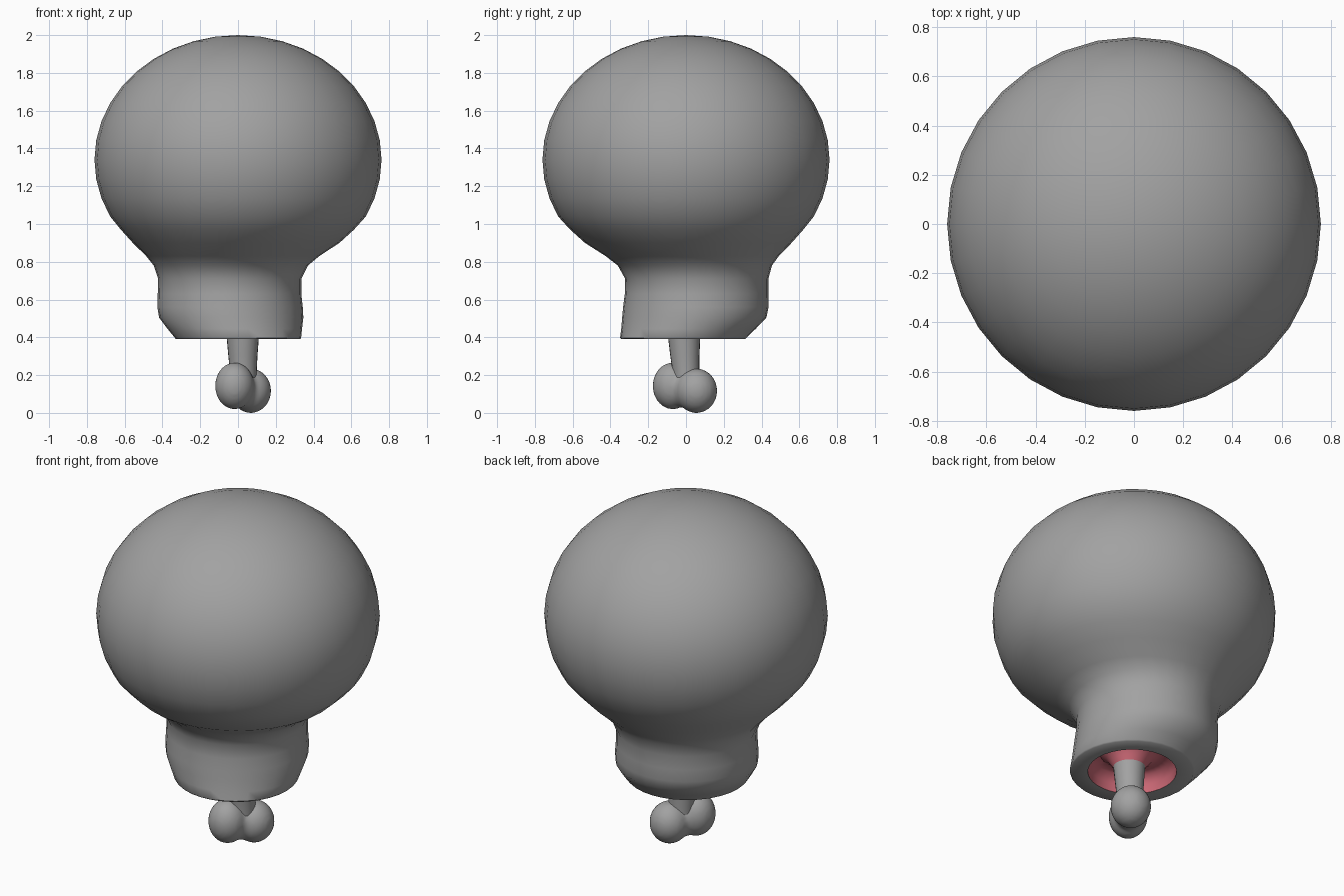
import bpy, bmesh, math
from mathutils import Matrix, Vector

if "Cube" in bpy.data.objects:
    bpy.data.objects.remove(bpy.data.objects["Cube"])


def material(name, rgb):
    mat = bpy.data.materials.new(name)
    mat.use_nodes = True
    mat.diffuse_color = (*rgb, 1)
    node = next(n for n in mat.node_tree.nodes if n.type == 'BSDF_PRINCIPLED')
    node.inputs["Base Color"].default_value = (*rgb, 1)
    return mat


GREY = material("plain grey", (0.36, 0.36, 0.36))
PINK = material("mouth pink", (0.6, 0.14, 0.18))


def make_object(name, bm, mat):
    mesh = bpy.data.meshes.new(name)
    bm.to_mesh(mesh)
    bm.free()
    mesh.materials.append(mat)
    obj = bpy.data.objects.new(name, mesh)
    bpy.context.collection.objects.link(obj)
    return obj


def smooth(obj, degrees=50):
    bpy.ops.object.select_all(action='DESELECT')
    obj.select_set(True)
    bpy.context.view_layer.objects.active = obj
    bpy.ops.object.shade_smooth_by_angle(angle=math.radians(degrees))


def loft(name, rings, mat, segments=32, tip=None):
    """Skin horizontal circles (x, y, z, radius) from top to bottom."""
    bm = bmesh.new()
    loops = []
    for x, y, z, r in rings:
        angles = [math.tau * i / segments for i in range(segments)]
        loops.append([bm.verts.new((x + r * math.cos(a), y + r * math.sin(a), z))
                      for a in angles])
    for upper, lower in zip(loops, loops[1:]):
        for i in range(segments):
            j = (i + 1) % segments
            bm.faces.new((upper[i], lower[i], lower[j], upper[j]))
    if tip is not None:
        top = bm.verts.new((rings[0][0], rings[0][1], tip))
        for i in range(segments):
            bm.faces.new((top, loops[0][i], loops[0][(i + 1) % segments]))
    obj = make_object(name, bm, mat)
    smooth(obj)
    return obj


# Rounded head flowing into an off-centre neck with a flat open rim
head = [(0, 0, 1.34 + 0.66 * math.cos(t), 0.76 * math.sin(t))
        for t in (math.radians(9 * i) for i in range(1, 14))]
neck = [(-0.003, 0.004, 0.97, 0.617), (-0.01, 0.012, 0.9, 0.547),
        (-0.028, 0.033, 0.83, 0.458), (-0.038, 0.047, 0.78, 0.408),
        (-0.044, 0.057, 0.71, 0.379), (-0.045, 0.056, 0.63, 0.38),
        (-0.042, 0.052, 0.56, 0.385), (-0.036, 0.044, 0.505, 0.382),
        (-0.017, 0.013, 0.445, 0.356), (0, -0.015, 0.397, 0.334),
        (0, -0.015, 0.39, 0.328), (0, -0.015, 0.39, 0.238)]
loft("head_and_neck", head + neck, GREY, tip=2)

# Hollow mouth lining, curling up and back down to the stem
loft("mouth_lining", [(0.025, -0.01, 0.405, 0.086), (0.024, -0.01, 0.43, 0.1),
                      (0.02, -0.012, 0.465, 0.125), (0.01, -0.014, 0.495, 0.165),
                      (0, -0.015, 0.485, 0.21), (0, -0.015, 0.44, 0.236),
                      (0, -0.015, 0.39, 0.238)], PINK)

# Slightly tapered stem hanging from the mouth
loft("bone_stem", [(0.025, -0.01, 0.41, 0.086), (0.026, -0.006, 0.3, 0.077),
                   (0.028, 0, 0.22, 0.071), (0.028, 0, 0.13, 0.07)], GREY, 24)

# Two-lobed knuckle, blended into one soft form
bm = bmesh.new()
for centre, size in (((-0.018, -0.07, 0.143), (0.104, 0.107, 0.124)),
                     ((0.068, 0.055, 0.117), (0.108, 0.111, 0.118)),
                     ((0.025, -0.008, 0.125), (0.085, 0.085, 0.1))):
    place = Matrix.Translation(Vector(centre)) @ Matrix.Diagonal((*size, 1))
    bmesh.ops.create_uvsphere(bm, u_segments=24, v_segments=16, radius=1, matrix=place)
knuckle = make_object("bone_knuckle", bm, GREY)
blend = knuckle.modifiers.new("blend", 'REMESH')
blend.mode = 'VOXEL'
blend.voxel_size = 0.012
blend.use_smooth_shade = True
soften = knuckle.modifiers.new("soften", 'SMOOTH')
soften.factor = 0.5
soften.iterations = 6
